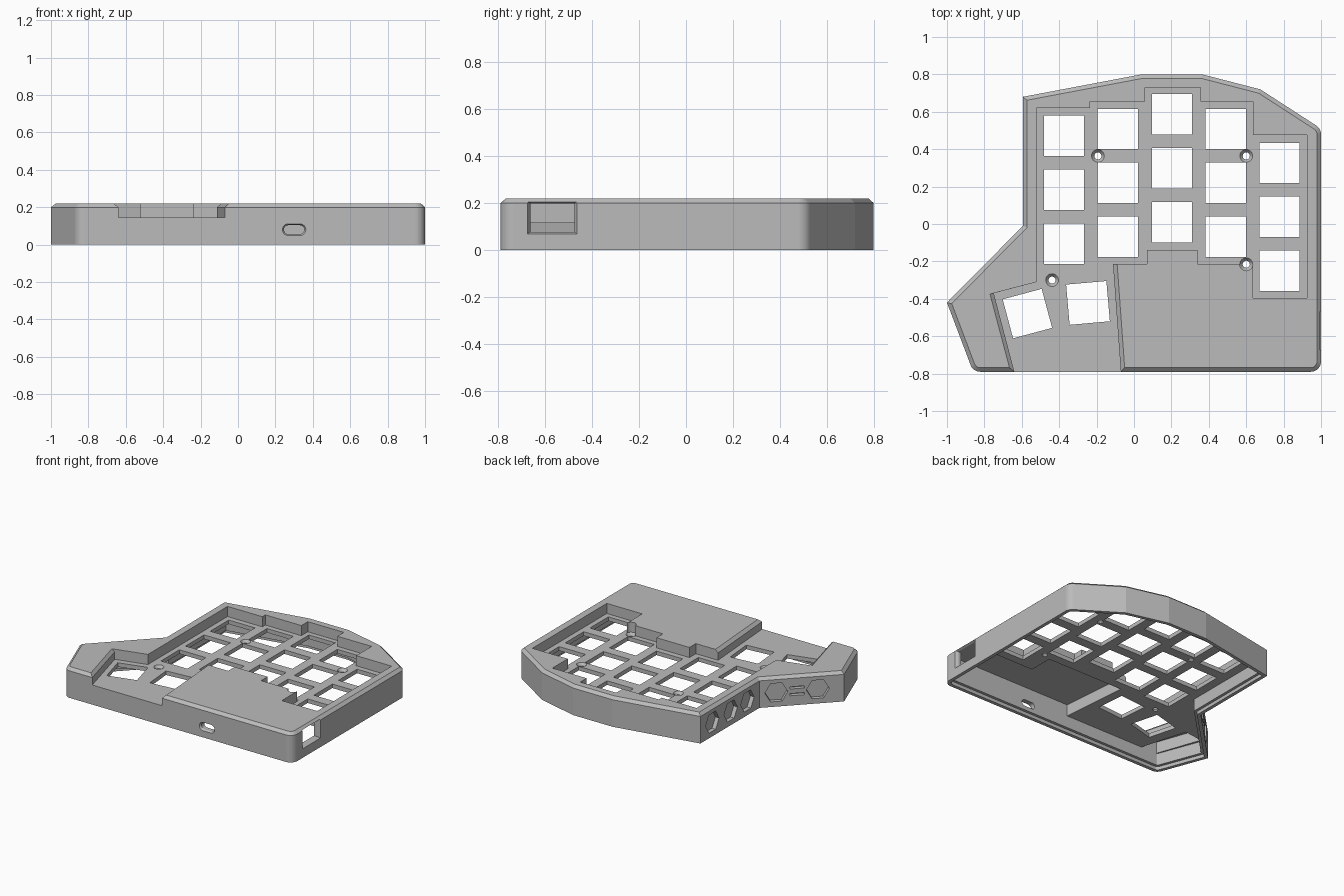
import bpy, bmesh, math
from mathutils import Matrix, Vector

if "Cube" in bpy.data.objects:
    bpy.data.objects.remove(bpy.data.objects["Cube"])

mat = bpy.data.materials.new("case_grey")
mat.use_nodes = True
GREY = (0.5, 0.5, 0.5, 1)
mat.diffuse_color = GREY
mat.node_tree.nodes["Principled BSDF"].inputs["Base Color"].default_value = GREY


def rounded(corners, steps=10):
    """Polygon from (x, y) or (x, y, radius) corners."""
    out = []
    for i, c in enumerate(corners):
        p = Vector(c[:2])
        if len(c) == 2:
            out.append(p)
            continue
        a = (Vector(corners[i - 1][:2]) - p).normalized()
        b = (Vector(corners[(i + 1) % len(corners)][:2]) - p).normalized()
        half = a.angle(b) / 2
        centre = p + (a + b).normalized() * c[2] / math.sin(half)
        start = p + a * c[2] / math.tan(half) - centre
        end = p + b * c[2] / math.tan(half) - centre
        sweep = start.angle_signed(end)
        for k in range(steps + 1):
            out.append(centre + Matrix.Rotation(-sweep * k / steps, 2) @ start)
    return out


def inset(poly, d):
    """Move every edge of a clockwise polygon inward by d."""
    out = []
    for i, p in enumerate(poly):
        e1 = (p - poly[i - 1]).normalized()
        e2 = (poly[(i + 1) % len(poly)] - p).normalized()
        n1, n2 = Vector((e1.y, -e1.x)), Vector((e2.y, -e2.x))
        out.append(p + (n1 + n2) * d / (1 + n1.dot(n2)))
    return out


def loft(name, rings, matrix=Matrix()):
    """Closed solid through (polygon, height) rings."""
    bm = bmesh.new()
    loops = [[bm.verts.new((p[0], p[1], z)) for p in poly] for poly, z in rings]
    n = len(loops[0])
    for lo, hi in zip(loops, loops[1:]):
        for i in range(n):
            j = (i + 1) % n
            bm.faces.new((lo[i], lo[j], hi[j], hi[i]))
    bm.faces.new(loops[0])
    bm.faces.new(loops[-1])
    bm.transform(matrix)
    bmesh.ops.recalc_face_normals(bm, faces=bm.faces)
    mesh = bpy.data.meshes.new(name)
    bm.to_mesh(mesh)
    bm.free()
    ob = bpy.data.objects.new(name, mesh)
    bpy.context.collection.objects.link(ob)
    mesh.materials.append(mat)
    return ob


def cut(name, rings, matrix=Matrix()):
    """Subtract a loft from the case."""
    tool = loft(name, rings, matrix)
    tool.hide_render = True
    mod = case.modifiers.new(name, "BOOLEAN")
    mod.operation, mod.solver, mod.object = "DIFFERENCE", "EXACT", tool
    bpy.context.view_layer.objects.active = case
    bpy.ops.object.modifier_apply(modifier=name)
    bpy.data.objects.remove(tool)


def on_wall(point, normal):
    """Local x runs along the wall, y is up, z points outward."""
    n = Vector(normal).normalized()
    up = Vector((0, 0, 1))
    m = Matrix((up.cross(n), up, n)).transposed().to_4x4()
    return Matrix.Translation(point) @ m


def circle(r, n):
    return [(r * math.cos(math.tau * i / n), r * math.sin(math.tau * i / n)) for i in range(n)]


def box(w, h):
    return [(-w, -h), (w, -h), (w, h), (-w, h)]


def pill(w, h):
    r = h * 0.99
    return rounded([(-w, h, r), (w, h, r), (w, -h, r), (-w, -h, r)])


# Outer body with chamfered top rim
outline = rounded([(-0.594, 0.68), (0.04, 0.8), (0.365, 0.8), (0.675, 0.72), (1, 0.51, 0.06),
                   (1, -0.79, 0.055), (-0.86, -0.79, 0.055), (-1, -0.42), (-0.594, -0.01)])
TOP, PLATE, UNDER, CEILING = 0.22, 0.145, 0.115, 0.2
case = loft("keyboard_case", [(outline, 0), (outline, 0.2), (inset(outline, 0.022), TOP)])

# Hollow underside with a thin lip for the base
cut("cavity", [(inset(outline, 0.045), -0.02), (inset(outline, 0.045), UNDER)])
cut("base_lip", [(inset(outline, 0.025), -0.02), (inset(outline, 0.025), 0.025)])
controller_bay = [(0.955, -0.745), (0.955, -0.42), (0.54, -0.42), (0.54, -0.24),
                  (-0.085, -0.24), (-0.04, -0.745)]
wing_bay = [(-0.935, -0.42), (-0.79, -0.4), (-0.69, -0.745), (-0.82, -0.745)]
for name, bay in (("controller_bay", controller_bay), ("wing_bay", wing_bay)):
    cut(name, [(bay, 0.09), (bay, CEILING)])

# Stepped key recess, open at the front, with bevelled thumb sides
steps = [(-0.52, 0.62), (-0.235, 0.62), (-0.235, 0.655), (0.06, 0.655), (0.06, 0.73),
         (0.355, 0.73), (0.355, 0.655), (0.635, 0.655), (0.635, 0.475), (0.925, 0.475),
         (0.925, -0.395), (0.635, -0.395), (0.635, -0.215), (0.34, -0.215), (0.34, -0.14),
         (0.07, -0.14), (0.07, -0.215)]
floor = steps + [(-0.112, -0.215), (-0.066, -0.85), (-0.624, -0.85), (-0.75, -0.37), (-0.52, -0.31)]
flare = steps + [(-0.09, -0.215), (-0.044, -0.85), (-0.644, -0.85), (-0.77, -0.375), (-0.52, -0.31)]
cut("key_recess", [(floor, PLATE), (floor, 0.2), (flare, TOP), (flare, 0.3)])

# Key openings: five columns of three, plus two turned thumb keys
keys = [(x, y - 0.288 * row, 0) for x, y in
        ((-0.374, 0.471), (-0.086, 0.508), (0.203, 0.586), (0.49, 0.508), (0.778, 0.326))
        for row in range(3)]
keys += [(-0.57, -0.479, 15), (-0.246, -0.422, 5)]
for x, y, turn in keys:
    place = Matrix.Translation((x, y, 0)) @ Matrix.Rotation(math.radians(turn), 4, "Z")
    cut("key_opening", [(box(0.108, 0.108), 0.05), (box(0.108, 0.108), 0.18)], place)

# Countersunk screw holes
for x, y in ((-0.193, 0.364), (0.6, 0.364), (0.6, -0.215), (-0.438, -0.3)):
    cut("screw_hole", [(circle(0.019, 24), 0.05), (circle(0.019, 24), 0.125),
                       (circle(0.035, 24), 0.146), (circle(0.035, 24), 0.3)],
        Matrix.Translation((x, y, 0)))

# Cable port at the front
cut("cable_port", [(pill(0.0625, 0.031), 0.02), (pill(0.0625, 0.031), 0),
                   (pill(0.054, 0.024), -0.012), (pill(0.054, 0.024), -0.08)],
    on_wall((0.3, -0.79, 0.08), (0, -1, 0)))

# Socket window on the left side
cut("socket_window", [(box(0.105, 0.07), 0.02), (box(0.105, 0.07), 0),
                      (box(0.094, 0.06), -0.02), (box(0.094, 0.06), -0.08)],
    on_wall((1, -0.57, 0.137), (1, 0, 0)))

# Hexagon pockets and slots on the two right-hand walls
for y in (0.54, 0.325, 0.13):
    cut("hex_pocket", [(circle(0.078, 6), 0.02), (circle(0.078, 6), -0.03)],
        on_wall((-0.594, y, 0.105), (-1, 0, 0)))
near, far = Vector((-0.594, -0.01, 0)), Vector((-1, -0.42, 0))
slant = (-0.41, 0.406, 0)
for t in (0.2, 0.69):
    cut("hex_pocket", [(circle(0.078, 6), 0.02), (circle(0.078, 6), -0.03)],
        on_wall(near.lerp(far, t) + Vector((0, 0, 0.105)), slant))
for z in (0.08, 0.13):
    cut("wall_slot", [(box(0.05, 0.008), 0.02), (box(0.05, 0.008), -0.03)],
        on_wall(near.lerp(far, 0.445) + Vector((0, 0, z)), slant))
